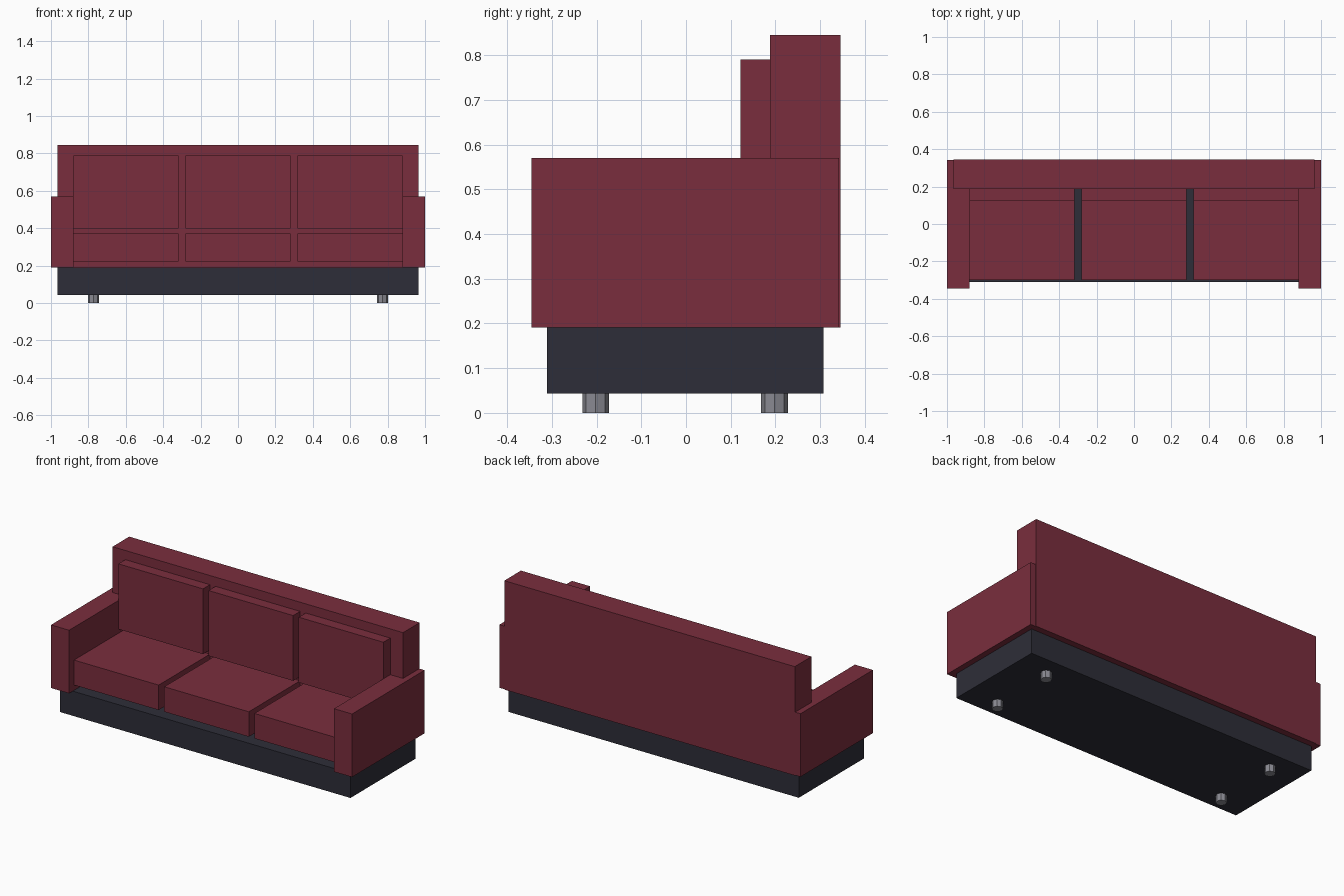
import bpy, bmesh

if "Cube" in bpy.data.objects:
    bpy.data.objects.remove(bpy.data.objects["Cube"])


def material(name, rgb):
    m = bpy.data.materials.new(name)
    m.diffuse_color = (*rgb, 1.0)
    m.use_nodes = True
    m.node_tree.nodes["Principled BSDF"].inputs["Base Color"].default_value = m.diffuse_color
    return m


RED = material("burgundy fabric", (0.195, 0.027, 0.047))
DARK = material("charcoal base", (0.027, 0.027, 0.040))
GREY = material("grey metal", (0.254, 0.254, 0.288))


def finish(name, bm, mat):
    mesh = bpy.data.meshes.new(name)
    bm.to_mesh(mesh)
    bm.free()
    mesh.materials.append(mat)
    obj = bpy.data.objects.new(name, mesh)
    bpy.context.collection.objects.link(obj)
    return obj


def box(name, x, y, z, mat):
    """Box from (min, max) ranges on each axis."""
    bm = bmesh.new()
    bmesh.ops.create_cube(bm, size=1)
    for v in bm.verts:
        v.co = [r[0] if c < 0 else r[1] for c, r in zip(v.co, (x, y, z))]
    return finish(name, bm, mat)


def leg(name, x, y, radius=0.03, height=0.043):
    bm = bmesh.new()
    bmesh.ops.create_cone(bm, cap_ends=True, segments=8,
                          radius1=radius, radius2=radius, depth=height)
    bmesh.ops.translate(bm, verts=bm.verts, vec=(x, y, height / 2))
    return finish(name, bm, GREY)


# Plinth and backrest
box("base", (-0.965, 0.965), (-0.311, 0.308), (0.043, 0.191), DARK)
box("backrest", (-0.965, 0.965), (0.188, 0.346), (0.191, 0.845), RED)

# Arms
box("left_arm", (-1.0, -0.88), (-0.346, 0.342), (0.191, 0.57), RED)
box("right_arm", (0.88, 1.0), (-0.346, 0.342), (0.191, 0.57), RED)

# Three seat and back cushions, slightly apart from each other
for label, cx in (("left", -0.599), ("middle", 0.0), ("right", 0.599)):
    span = (cx - 0.281, cx + 0.281)
    box(label + "_seat_cushion", span, (-0.299, 0.188), (0.223, 0.373), RED)
    box(label + "_back_cushion", span, (0.122, 0.188), (0.398, 0.79), RED)

# Four short octagonal legs
for side, x in (("left", -0.772), ("right", 0.772)):
    for end, y in (("front", -0.202), ("back", 0.198)):
        leg(f"{end}_{side}_leg", x, y)
